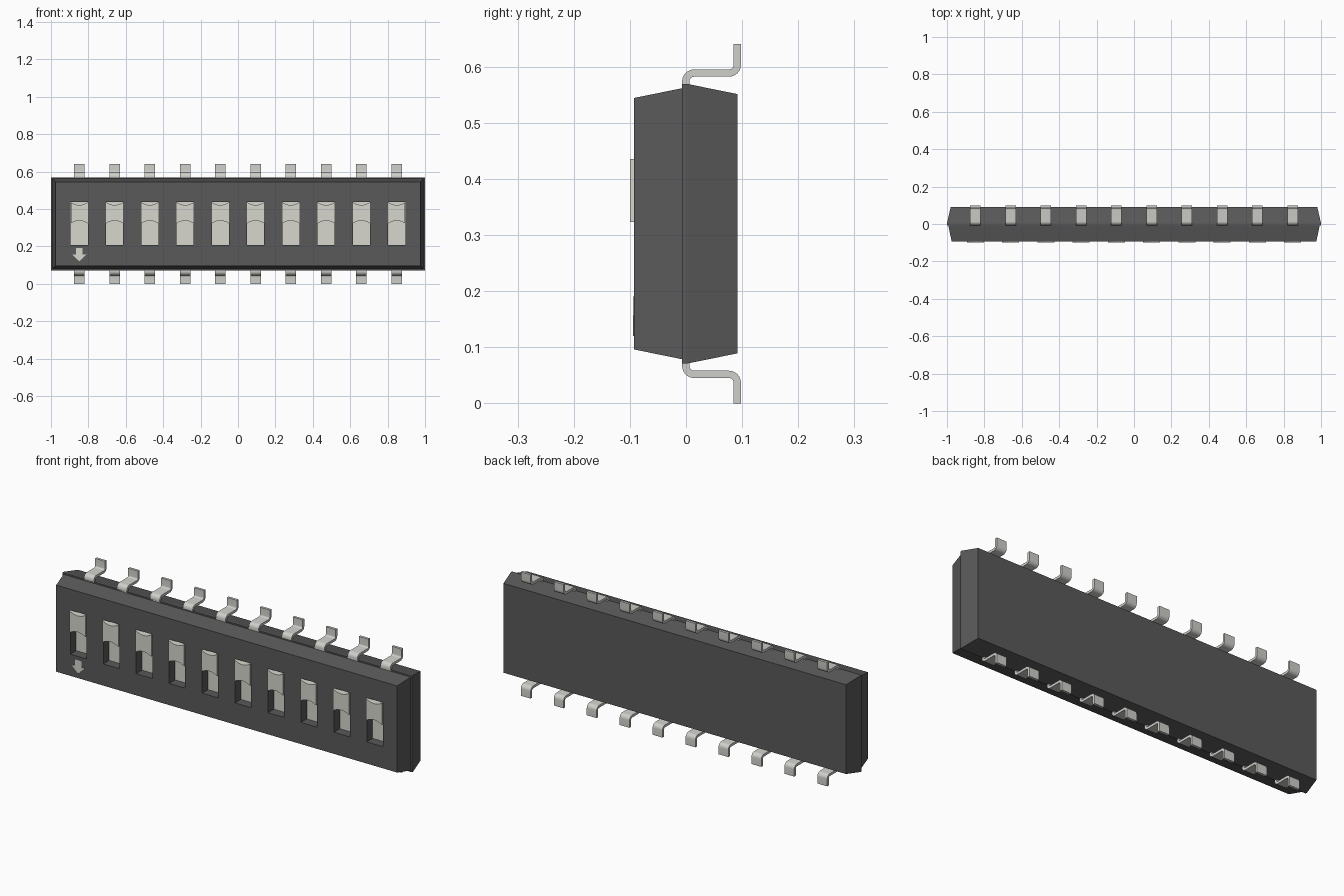
import bpy, bmesh, math

if "Cube" in bpy.data.objects:
    bpy.data.objects.remove(bpy.data.objects["Cube"])

MID = 0.32                                   # mirror height of the whole part
XS = [(i - 4.5) * 0.1885 for i in range(10)]  # switch positions


def material(name, rgb):
    m = bpy.data.materials.new(name)
    m.diffuse_color = (*rgb, 1)
    m.use_nodes = True
    m.node_tree.nodes["Principled BSDF"].inputs["Base Color"].default_value = m.diffuse_color
    return m


DARK = material("dark_plastic", (0.1, 0.1, 0.1))
METAL = material("metal", (0.62, 0.62, 0.59))
CREAM = material("cream_plastic", (0.68, 0.68, 0.62))


def finish(bm, name, mat):
    bmesh.ops.recalc_face_normals(bm, faces=bm.faces)
    me = bpy.data.meshes.new(name)
    bm.to_mesh(me)
    bm.free()
    me.materials.append(mat)
    ob = bpy.data.objects.new(name, me)
    bpy.context.collection.objects.link(ob)
    return ob


def loft(bm, rings):
    loops = [[bm.verts.new(p) for p in r] for r in rings]
    n = len(loops[0])
    for a, b in zip(loops, loops[1:]):
        for i in range(n):
            j = (i + 1) % n
            bm.faces.new((a[i], a[j], b[j], b[i]))
    bm.faces.new(loops[0])
    bm.faces.new(loops[-1])


def rect(y, hx, hz, cx=0.0, cz=MID):
    return [(cx - hx, y, cz - hz), (cx + hx, y, cz - hz),
            (cx + hx, y, cz + hz), (cx - hx, y, cz + hz)]


def prism_y(name, pts, y0, y1, mat):
    bm = bmesh.new()
    loft(bm, [[(x, y, z) for x, z in pts] for y in (y0, y1)])
    return finish(bm, name, mat)


def smooth(ob):
    bpy.ops.object.select_all(action='DESELECT')
    ob.select_set(True)
    bpy.context.view_layer.objects.active = ob
    bpy.ops.object.shade_smooth_by_angle(angle=math.radians(35))


def repeat(ob):
    ob.location.x = XS[0]
    for x in XS[1:]:
        c = ob.copy()
        c.location.x = x
        bpy.context.collection.objects.link(c)


# Housing: two tapered halves with a slightly larger back half
bm = bmesh.new()
loft(bm, [rect(-0.093, 0.975, 0.224), rect(-0.007, 0.993, 0.2415),
          rect(-0.007, 1.0, 0.249), rect(0.003, 1.0, 0.249),
          rect(0.092, 0.98, 0.231)])
housing = finish(bm, "housing", DARK)

# Slots cut into the front
bm = bmesh.new()
for x in XS:
    loft(bm, [rect(y, 0.046, 0.114, x, 0.322) for y in (-0.15, -0.03)])
cutter = finish(bm, "slot_cutter", DARK)
cutter.hide_render = True
mod = housing.modifiers.new("slots", 'BOOLEAN')
mod.operation = 'DIFFERENCE'
mod.solver = 'EXACT'
mod.object = cutter
bpy.context.view_layer.objects.active = housing
bpy.ops.object.modifier_apply(modifier="slots")
bpy.data.objects.remove(cutter)

# Slider base at the bottom of each slot
base = prism_y("slider_base", [(-0.046, 0.208), (0.046, 0.208),
                               (0.046, 0.436), (-0.046, 0.436)], -0.045, -0.029, CREAM)
repeat(base)

# Slider knob with hollowed top and bottom edges
N = 12
ts = [-1 + 2 * i / N for i in range(N + 1)]
low = [(0.045 * t, 0.323 + 0.014 * (1 - t * t)) for t in ts]
top = [(0.045 * t, 0.435 - 0.014 * (1 - t * t)) for t in reversed(ts)]
knob = prism_y("slider_knob", low + top, -0.1, -0.044, CREAM)
smooth(knob)
repeat(knob)

# Arrow mark below the first switch
ax = XS[0]
arrow = [(0, 0.12), (0.038, 0.156), (0.018, 0.156), (0.018, 0.19),
         (-0.018, 0.19), (-0.018, 0.156), (-0.038, 0.156)]
prism_y("arrow_mark", [(ax + x, z) for x, z in arrow], -0.0945, -0.09, CREAM)


# Gull-wing pins: two quarter bends swept with constant thickness
def bend(cy, cz, r, a0, a1, n=6):
    return [(cy + r * math.cos(math.radians(a0 + (a1 - a0) * i / n)),
             cz + r * math.sin(math.radians(a0 + (a1 - a0) * i / n))) for i in range(n + 1)]


def pin_side(r1, r2, y0, y1):
    return ([(y0, 0.54)] + bend(0.0145, 0.5735, r1, 180, 90)
            + bend(0.0765, 0.6035, r2, -90, 0) + [(y1, 0.64)])


outer = pin_side(0.0215, 0.0085, -0.007, 0.085)
inner = pin_side(0.0085, 0.0215, 0.006, 0.098)
profile = outer + inner[::-1]
for name, flip in (("upper_pin", False), ("lower_pin", True)):
    bm = bmesh.new()
    loft(bm, [[(x, y, 2 * MID - z if flip else z) for y, z in profile]
              for x in (-0.028, 0.028)])
    pin = finish(bm, name, METAL)
    smooth(pin)
    repeat(pin)
